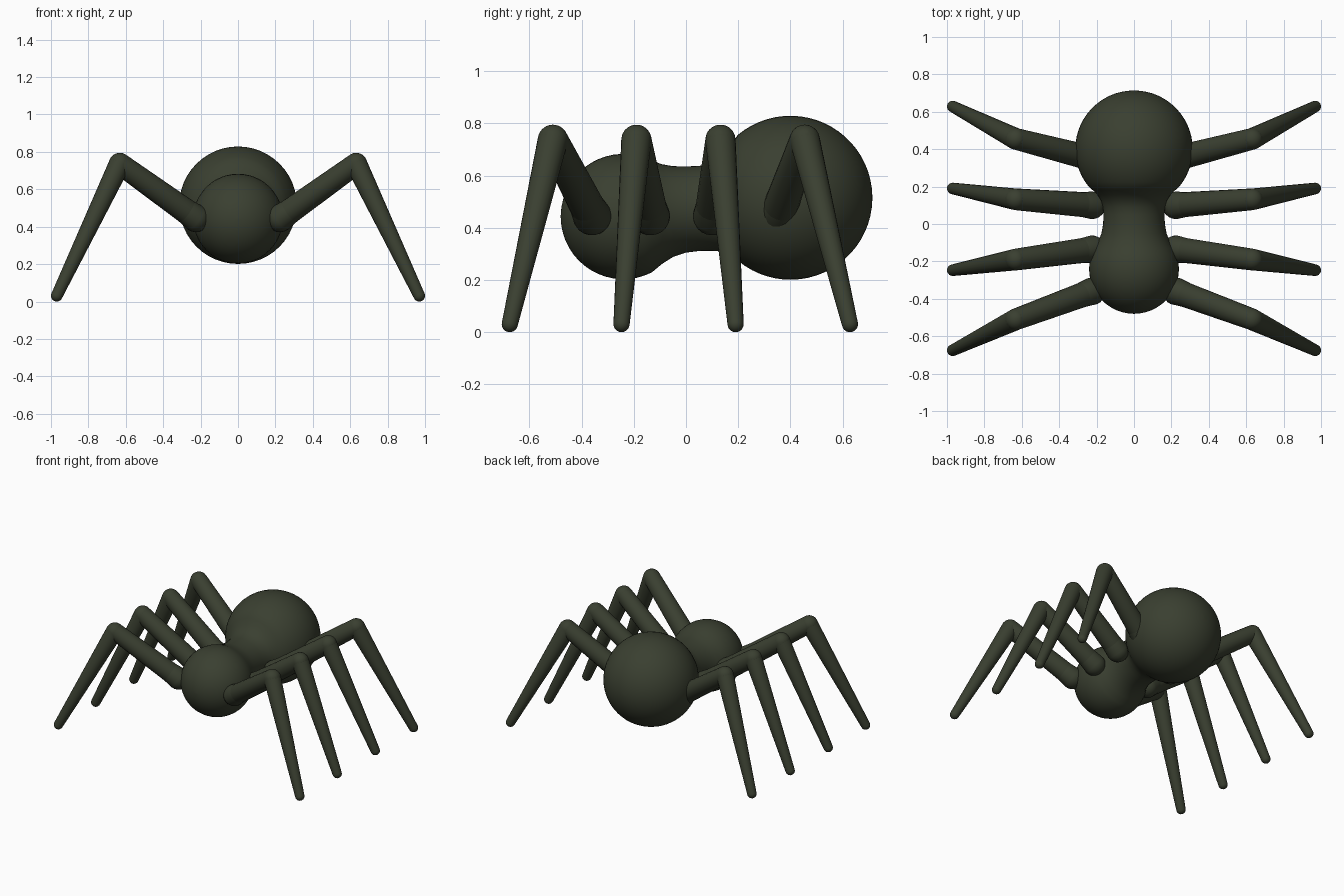
import bpy, bmesh, math
from mathutils import Vector

if "Cube" in bpy.data.objects:
    bpy.data.objects.remove(bpy.data.objects["Cube"])

mat = bpy.data.materials.new("dark olive")
mat.diffuse_color = (0.042, 0.05, 0.03, 1)
mat.use_nodes = True
mat.node_tree.nodes["Principled BSDF"].inputs["Base Color"].default_value = mat.diffuse_color


def loft(bm, rings, segs):
    """Skin a closed tube through rings given as (centre, axis u, axis v, radius)."""
    loops = []
    for c, u, v, r in rings:
        loops.append([bm.verts.new(c + r * (math.cos(a) * u + math.sin(a) * v))
                      for a in (2 * math.pi * i / segs for i in range(segs))])
    for a, b in zip(loops, loops[1:]):
        for i in range(segs):
            j = (i + 1) % segs
            bm.faces.new((a[i], a[j], b[j], b[i]))
    bm.faces.new(loops[0][::-1])
    bm.faces.new(loops[-1])


def finish(bm, name):
    bmesh.ops.recalc_face_normals(bm, faces=bm.faces)
    me = bpy.data.meshes.new(name)
    bm.to_mesh(me)
    bm.free()
    ob = bpy.data.objects.new(name, me)
    bpy.context.collection.objects.link(ob)
    me.materials.append(mat)
    for p in me.polygons:
        p.use_smooth = True
    return ob


def capsule(bm, p, q, rp, rq, segs=20, cap=6):
    """Tapered limb with a rounded cap at each end."""
    d = (q - p).normalized()
    u = d.cross(Vector((0, 1, 0))).normalized()
    v = d.cross(u)
    angles = [math.radians(88) * i / cap for i in range(cap, -1, -1)]
    rings = [(p - d * rp * math.sin(a), u, v, rp * math.cos(a)) for a in angles]
    rings += [(q + d * rq * math.sin(a), u, v, rq * math.cos(a)) for a in angles[::-1]]
    loft(bm, rings, segs)


# Body: front ball, waist and large rear ball lofted along y
front_y, front_z, front_r = -0.24, 0.443, 0.24
rear_y, rear_z, rear_r = 0.4, 0.515, 0.314
profile = []
for i in range(17):
    a = math.radians(1 + 116 * i / 16)
    profile.append((front_y - front_r * math.cos(a), front_z, front_r * math.sin(a)))
profile += [(-0.09, 0.453, 0.19), (-0.05, 0.462, 0.174), (0.0, 0.47, 0.165),
            (0.05, 0.474, 0.163), (0.09, 0.478, 0.166), (0.125, 0.486, 0.176),
            (0.155, 0.497, 0.195), (0.18, 0.508, 0.22)]
for i in range(23):
    a = math.radians(50 + 129 * i / 22)
    profile.append((rear_y - rear_r * math.cos(a), rear_z, rear_r * math.sin(a)))
bm = bmesh.new()
loft(bm, [(Vector((0, y, z)), Vector((1, 0, 0)), Vector((0, 0, 1)), r)
          for y, z, r in profile], 48)
finish(bm, "body")

# Legs: root, knee and foot y for each pair, front to back
pairs = [(-0.36, -0.51, -0.675), (-0.135, -0.19, -0.247),
         (0.1, 0.132, 0.19), (0.35, 0.455, 0.628)]
for n, (root_y, knee_y, foot_y) in enumerate(pairs, 1):
    for side, s in (("left", -1), ("right", 1)):
        root = Vector((s * 0.225, root_y, 0.445))
        knee = Vector((s * 0.632, knee_y, 0.737))
        foot = Vector((s * 0.969, foot_y, 0.031))
        bm = bmesh.new()
        capsule(bm, root, knee, 0.068, 0.058)
        capsule(bm, knee, foot, 0.058, 0.031)
        # Flared collar where the leg meets the body
        capsule(bm, root, root.lerp(knee, 0.14), 0.074, 0.066)
        finish(bm, f"leg_{n}_{side}")
